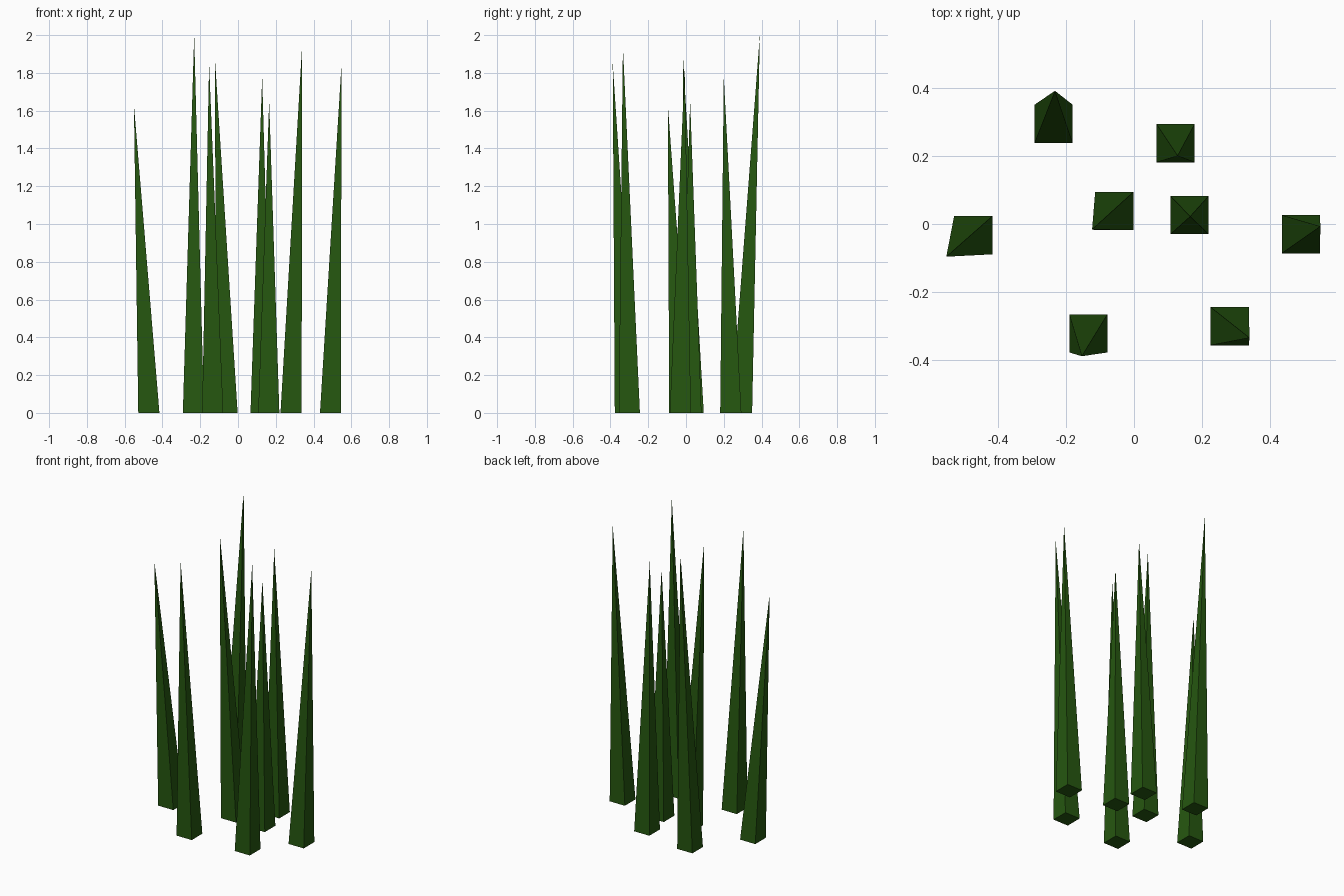
import bpy, bmesh

if "Cube" in bpy.data.objects:
    bpy.data.objects.remove(bpy.data.objects["Cube"])

green = bpy.data.materials.new("dark grass green")
green.diffuse_color = (0.019, 0.095, 0.005, 1)
green.use_nodes = True
green.node_tree.nodes["Principled BSDF"].inputs["Base Color"].default_value = green.diffuse_color

SIDE = 0.112  # width of each square blade base

# base centre x, y, then tip x, y, z
BLADES = [
    (-0.236, 0.294, -0.232, 0.391, 2.00),
    (0.122, 0.237, 0.128, 0.200, 1.78),
    (-0.058, 0.038, -0.123, -0.016, 1.89),
    (0.163, 0.026, 0.165, 0.022, 1.65),
    (-0.472, -0.033, -0.551, -0.096, 1.63),
    (0.490, -0.030, 0.547, -0.007, 1.83),
    (-0.134, -0.321, -0.153, -0.388, 1.85),
    (0.281, -0.300, 0.339, -0.334, 1.94),
]


def blade(name, cx, cy, tx, ty, tz):
    """Leaning four-sided spike with a closed square base."""
    bm = bmesh.new()
    h = SIDE / 2
    base = [bm.verts.new((cx + sx * h, cy + sy * h, 0))
            for sx, sy in ((-1, -1), (1, -1), (1, 1), (-1, 1))]
    tip = bm.verts.new((tx, ty, tz))
    bm.faces.new(base[::-1])
    for i in range(4):
        bm.faces.new((base[i], base[(i + 1) % 4], tip))
    mesh = bpy.data.meshes.new(name)
    bm.to_mesh(mesh)
    bm.free()
    mesh.materials.append(green)
    bpy.context.collection.objects.link(bpy.data.objects.new(name, mesh))


# grass blades
for i, b in enumerate(BLADES):
    blade(f"grass_blade_{i + 1}", *b)
